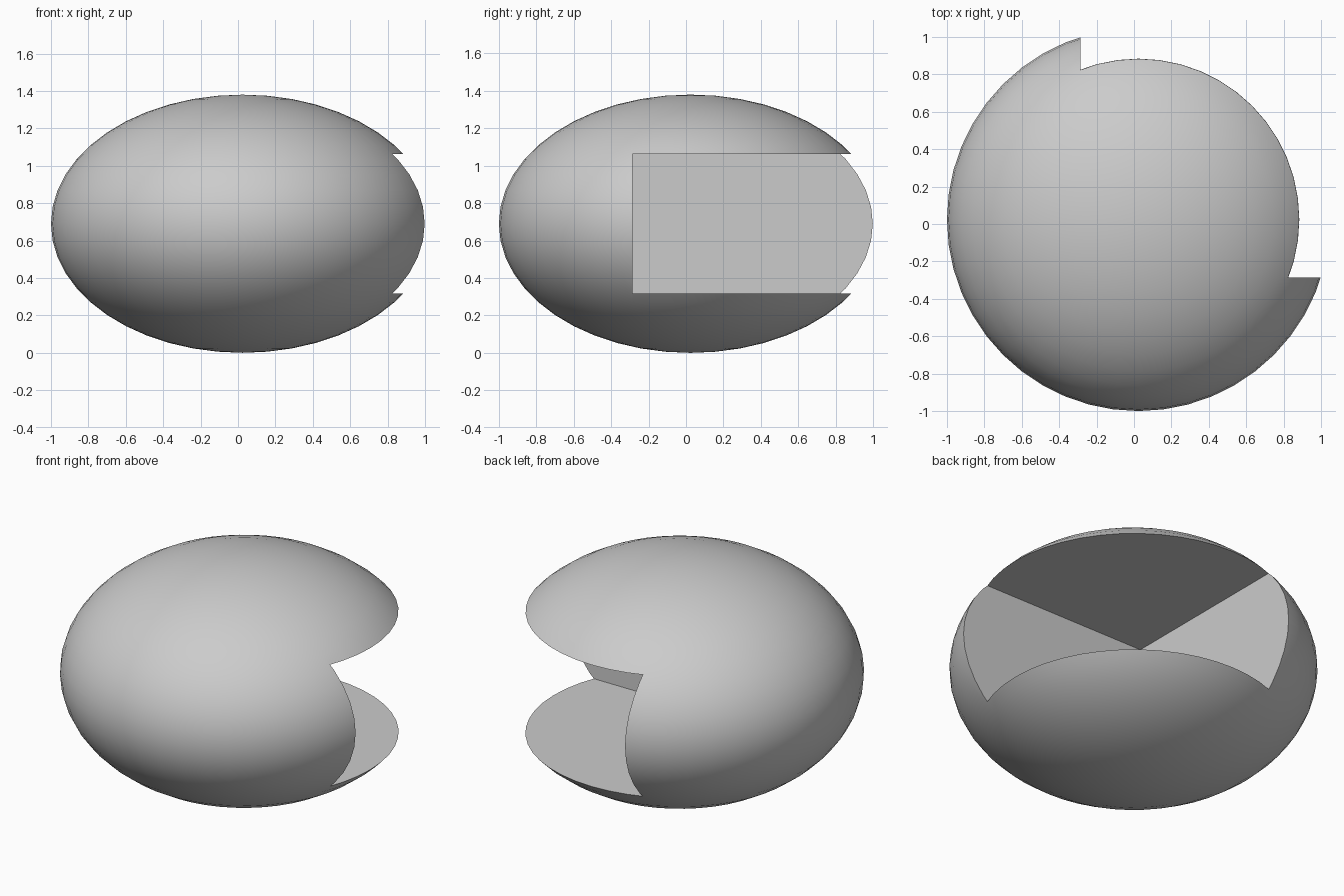
import bpy
from mathutils import Matrix, Vector

default = bpy.data.objects.get("Cube")
if default:
    bpy.data.objects.remove(default, do_unlink=True)

RADIUS, HALF_HEIGHT, OFFSET = 1.024, 0.69, 0.024
NOTCH_CORNER, NOTCH_LOW, NOTCH_HIGH = -0.285, 0.318, 1.063

grey = bpy.data.materials.new("plain_grey")
grey.use_nodes = True
colour = (0.6, 0.6, 0.6, 1)
grey.diffuse_color = colour
grey.node_tree.nodes["Principled BSDF"].inputs["Base Color"].default_value = colour

# Flattened round body
bpy.ops.mesh.primitive_uv_sphere_add(segments=48, ring_count=24, radius=1)
body = bpy.context.object
body.name = "notched_ellipsoid"
body.data.transform(Matrix.LocRotScale(
    Vector((OFFSET, OFFSET, HALF_HEIGHT)), None,
    Vector((RADIUS, RADIUS, HALF_HEIGHT))))
body.data.materials.append(grey)

# Box that cuts the corner notch out of the back left side
size = 2.0
centre = NOTCH_CORNER + size / 2
bpy.ops.mesh.primitive_cube_add(size=1)
cutter = bpy.context.object
cutter.name = "notch_cutter"
cutter.hide_render = True
cutter.data.transform(Matrix.LocRotScale(
    Vector((centre, centre, (NOTCH_LOW + NOTCH_HIGH) / 2)), None,
    Vector((size, size, NOTCH_HIGH - NOTCH_LOW))))
cutter.data.materials.append(grey)

# Cut the notch, then drop the cutter
bpy.ops.object.select_all(action="DESELECT")
body.select_set(True)
bpy.context.view_layer.objects.active = body
cut = body.modifiers.new("notch", "BOOLEAN")
cut.operation = "DIFFERENCE"
cut.solver = "EXACT"
cut.object = cutter
bpy.ops.object.modifier_apply(modifier=cut.name)
bpy.data.objects.remove(cutter, do_unlink=True)

# Smooth shell with crisp notch edges
bpy.ops.object.shade_smooth_by_angle()
